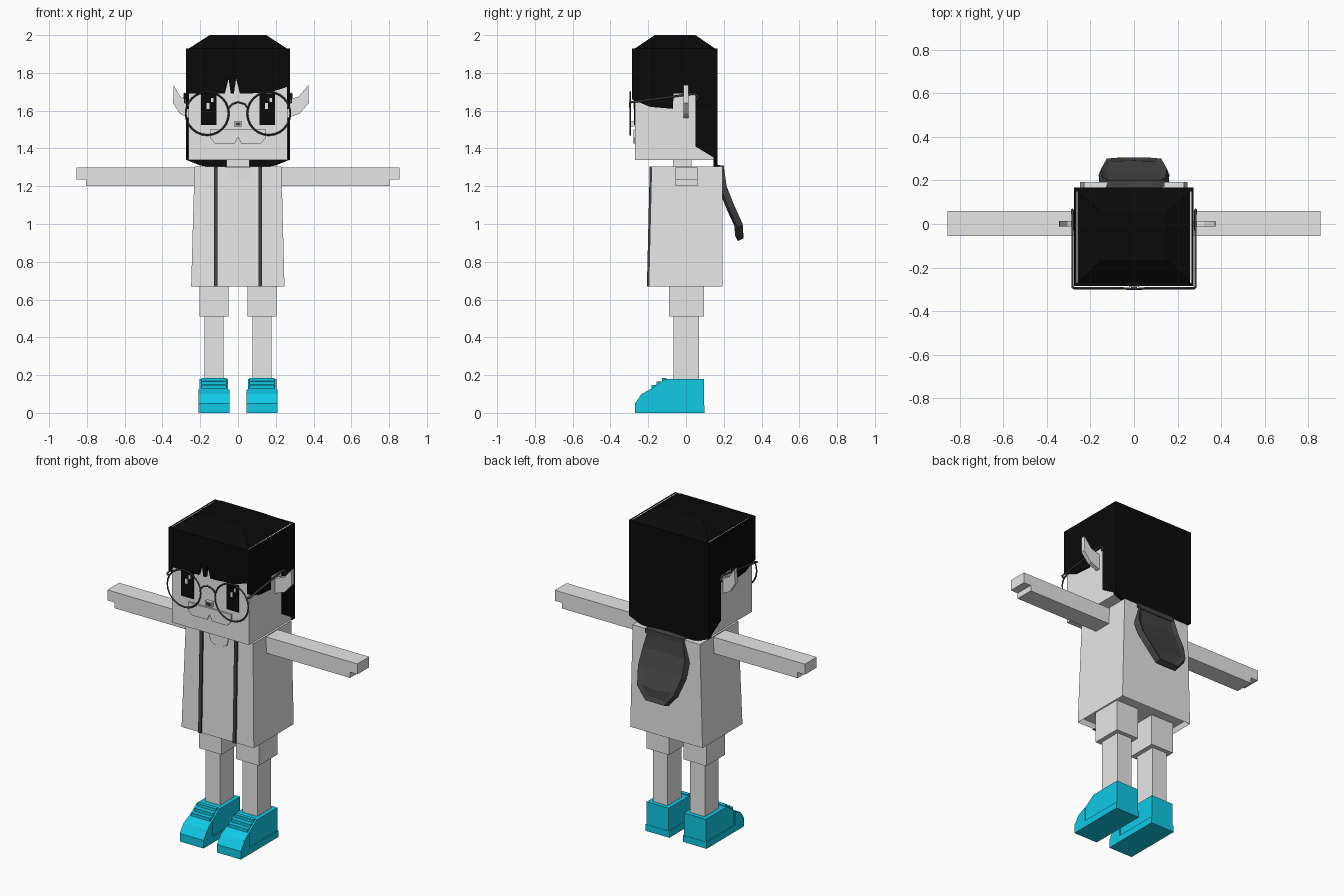
import bpy, bmesh
from math import pi
from mathutils import Matrix, Vector

cube = bpy.data.objects.get("Cube")
if cube:
    bpy.data.objects.remove(cube, do_unlink=True)


def material(name, rgb):
    m = bpy.data.materials.new(name)
    m.use_nodes = True
    col = (*rgb, 1)
    m.diffuse_color = col
    m.node_tree.nodes["Principled BSDF"].inputs["Base Color"].default_value = col
    return m


PALE = material("pale grey", (0.8, 0.8, 0.8))
BLACK = material("hair black", (0.003, 0.003, 0.003))
CHARCOAL = material("charcoal", (0.055, 0.055, 0.055))
CYAN = material("shoe cyan", (0.005, 0.6, 0.82))


def finish(name, bm, mat):
    bmesh.ops.recalc_face_normals(bm, faces=bm.faces)
    me = bpy.data.meshes.new(name)
    bm.to_mesh(me)
    bm.free()
    me.materials.append(mat)
    ob = bpy.data.objects.new(name, me)
    bpy.context.collection.objects.link(ob)
    return ob


def loft_bm(lower, upper):
    """Solid between two matching outlines."""
    bm = bmesh.new()
    a = [bm.verts.new(p) for p in lower]
    b = [bm.verts.new(p) for p in upper]
    bm.faces.new(a)
    bm.faces.new(b)
    for i in range(len(a)):
        j = (i + 1) % len(a)
        bm.faces.new((a[i], a[j], b[j], b[i]))
    return bm


def rect(x0, x1, y0, y1, z):
    return [(x0, y0, z), (x1, y0, z), (x1, y1, z), (x0, y1, z)]


def frustum(low, high):
    return loft_bm(rect(*low), rect(*high))


def box(name, x0, x1, y0, y1, z0, z1, mat):
    return finish(name, frustum((x0, x1, y0, y1, z0), (x0, x1, y0, y1, z1)), mat)


def front_prism(name, pts, y0, y1, mat):
    return finish(name, loft_bm([(x, y0, z) for x, z in pts], [(x, y1, z) for x, z in pts]), mat)


def side_prism(name, pts, x0, x1, mat):
    return finish(name, loft_bm([(x0, y, z) for y, z in pts], [(x1, y, z) for y, z in pts]), mat)


def wire(name, pts, radius, mat):
    cu = bpy.data.curves.new(name, 'CURVE')
    cu.dimensions = '3D'
    cu.bevel_depth = radius
    cu.bevel_resolution = 1
    cu.use_fill_caps = True
    sp = cu.splines.new('POLY')
    sp.points.add(len(pts) - 1)
    for p, co in zip(sp.points, pts):
        p.co = (*co, 1)
    cu.materials.append(mat)
    ob = bpy.data.objects.new(name, cu)
    bpy.context.collection.objects.link(ob)


# Head and neck
box("head", -0.263, 0.263, -0.27, 0.15, 1.34, 1.93, PALE)
box("neck", -0.06, 0.06, -0.07, 0.03, 1.28, 1.35, PALE)

# Hair: chamfered crown, fringe, side panels and back panel
finish("hair_crown", frustum((-0.275, 0.273, -0.285, 0.167, 1.92),
                             (-0.15, 0.15, -0.165, 0.05, 2.0)), BLACK)
front_prism("hair_fringe", [
    (-0.275, 1.93), (0.273, 1.93), (0.273, 1.73), (0.18, 1.70), (0.05, 1.69),
    (0.01, 1.69), (-0.01, 1.77), (-0.022, 1.69), (-0.038, 1.69),
    (-0.05, 1.77), (-0.07, 1.69), (-0.275, 1.69)], -0.285, -0.268, BLACK)
front_prism("hair_back", [
    (-0.275, 1.93), (0.273, 1.93), (0.273, 1.34), (0.2, 1.31),
    (0.14, 1.3), (-0.14, 1.3), (-0.2, 1.31), (-0.275, 1.34)], 0.145, 0.167, BLACK)
side_panel = [(-0.285, 1.93), (0.167, 1.93), (0.167, 1.34), (0.05, 1.41), (0.05, 1.69),
              (-0.065, 1.69), (-0.07, 1.61), (-0.19, 1.62), (-0.285, 1.66)]

# Nose and muzzle
box("nose", -0.022, 0.022, -0.29, -0.268, 1.515, 1.545, PALE)
box("nose_tip", -0.014, 0.014, -0.294, -0.288, 1.522, 1.538, CHARCOAL)
lobe = [(0, 1.46), (0.018, 1.425), (0.12, 1.425), (0.147, 1.455), (0.147, 1.5), (0, 1.5)]

# Torso: flared coat with recessed underside
bm = frustum((-0.248, 0.246, -0.197, 0.193, 0.67), (-0.23, 0.23, -0.182, 0.193, 1.305))
bmesh.ops.recalc_face_normals(bm, faces=bm.faces)
under = min(bm.faces, key=lambda f: f.calc_center_median().z)
bmesh.ops.inset_region(bm, faces=[under], thickness=0.015, depth=-0.03)
finish("coat", bm, PALE)
front_prism("collar", [(-0.07, 1.303), (0.07, 1.303), (0.055, 1.25), (0, 1.22), (-0.055, 1.25)],
            -0.19, -0.181, PALE)

# Hood hanging behind, with a raised rim
bm = bmesh.new()
rows = [(1.305, 0.2, 0.12), (1.2, 0.215, 0.145), (1.1, 0.255, 0.15),
        (1.0, 0.3, 0.125), (0.925, 0.305, 0.065)]
grid = [[bm.verts.new((s * w, y, z)) for s in (1, 0, -1)] for z, y, w in rows]
for r, q in zip(grid, grid[1:]):
    for c in range(2):
        bm.faces.new((r[c], r[c + 1], q[c + 1], q[c]))
bmesh.ops.recalc_face_normals(bm, faces=bm.faces)
if bm.faces[:][0].normal.y < 0:
    bmesh.ops.reverse_faces(bm, faces=bm.faces)
bmesh.ops.inset_region(bm, faces=bm.faces[:], thickness=0.025, depth=-0.01, use_boundary=True)
hood = finish("hood", bm, CHARCOAL)
if hood.data.polygons[0].normal.y < 0:
    hood.data.flip_normals()
hood.modifiers.new("thickness", 'SOLIDIFY').thickness = 0.035
box("hood_collar", -0.12, 0.14, 0.17, 0.2, 1.28, 1.309, CHARCOAL)

# Glasses bridge
wire("glasses_bridge", [(-0.052, -0.295, 1.61), (-0.03, -0.297, 1.635), (0, -0.298, 1.645),
                        (0.035, -0.297, 1.635), (0.055, -0.295, 1.61)], 0.005, CHARCOAL)

# Low shoe profile, y and z
shoe = [(0.095, 0.0), (0.095, 0.18), (-0.11, 0.18), (-0.19, 0.125),
        (-0.235, 0.1), (-0.262, 0.05), (-0.262, 0.0)]
toe = [(-0.18, 0.0), (-0.18, 0.125), (-0.235, 0.1), (-0.27, 0.05), (-0.27, 0.0)]

# Paired parts
for s, side in ((1, "left"), (-1, "right")):
    def pair(name, a, b, *rest):
        return box(f"{side}_{name}", *sorted((s * a, s * b)), *rest)

    side_prism(f"{side}_hair_side", side_panel, s * 0.26, s * 0.274, BLACK)

    # Face details
    pair("eye", 0.113, 0.195, -0.276, -0.269, 1.525, 1.69, BLACK)
    cx = s * 0.155
    box(f"{side}_eye_glint", cx - 0.012, cx + 0.004, -0.279, -0.275, 1.61, 1.64, PALE)
    box(f"{side}_eye_spark", cx + 0.012, cx + 0.024, -0.279, -0.275, 1.645, 1.668, PALE)
    front_prism(f"{side}_muzzle", [(s * x, z) for x, z in lobe], -0.279, -0.269, PALE)

    # Upswept ear, slightly longer on the left
    k = 1.0 if s > 0 else 0.72
    ear = [(0, 1.56), (0.065, 1.585), (0.113, 1.64), (0.11, 1.735), (0.06, 1.675), (0, 1.655)]
    front_prism(f"{side}_ear", [(s * (0.262 + k * x), z) for x, z in ear], -0.012, 0.013, PALE)

    # Glasses rim and temple
    bm = bmesh.new()
    n, m = 24, 4
    ring = []
    for i in range(n):
        turn = Matrix.Rotation(2 * pi * i / n, 3, 'Y')
        ring.append([bm.verts.new(turn @ (Vector((0.114, 0, 0)) + Matrix.Rotation(
            2 * pi * j / m, 3, 'Y').inverted() @ Vector((0, 0, 0)) + Vector(
            ((0.005, 0, -0.005, 0)[j], (0, 0.005, 0, -0.005)[j], 0)))) for j in range(m)])
    for i in range(n):
        for j in range(m):
            a, b = ring[i], ring[(i + 1) % n]
            bm.faces.new((a[j], a[(j + 1) % m], b[(j + 1) % m], b[j]))
    bmesh.ops.translate(bm, verts=bm.verts, vec=(s * 0.163, -0.295, 1.585))
    finish(f"{side}_glasses_rim", bm, CHARCOAL)
    wire(f"{side}_glasses_temple", [(s * 0.27, -0.295, 1.64), (s * 0.282, -0.29, 1.645),
                                    (s * 0.282, 0.045, 1.69), (s * 0.282, 0.065, 1.675),
                                    (s * 0.282, 0.055, 1.655)], 0.006, CHARCOAL)

    # Coat edging, following the flare of the front
    edging = [(-0.207, 0.67), (-0.192, 1.305), (-0.18, 1.305), (-0.195, 0.67)]
    side_prism(f"{side}_coat_edging", edging, s * 0.108, s * 0.128, CHARCOAL)

    # Arm with stepped hand
    front_prism(f"{side}_arm", [(s * x, z) for x, z in (
        (0.2, 1.2), (0.805, 1.2), (0.805, 1.235), (0.855, 1.235), (0.855, 1.3), (0.2, 1.3))],
        -0.055, 0.06, PALE)

    # Leg
    pair("shorts_leg", 0.05, 0.205, -0.09, 0.095, 0.51, 0.71, PALE)
    pair("lower_leg", 0.077, 0.178, -0.065, 0.07, 0.15, 0.52, PALE)

    # Shoe with sole, toe cap and lace bars
    side_prism(f"{side}_shoe", shoe, s * 0.052, s * 0.203, CYAN)
    side_prism(f"{side}_toe_cap", toe, s * 0.046, s * 0.209, CYAN)
    pair("sole", 0.046, 0.209, -0.18, 0.097, 0.0, 0.04, CYAN)
    for i in range(3):
        y, z = -0.115 - 0.028 * i, 0.178 - 0.019 * i
        pair(f"lace_{i + 1}", 0.062, 0.193, y - 0.012, y + 0.012, z - 0.015, z + 0.008, CYAN)
